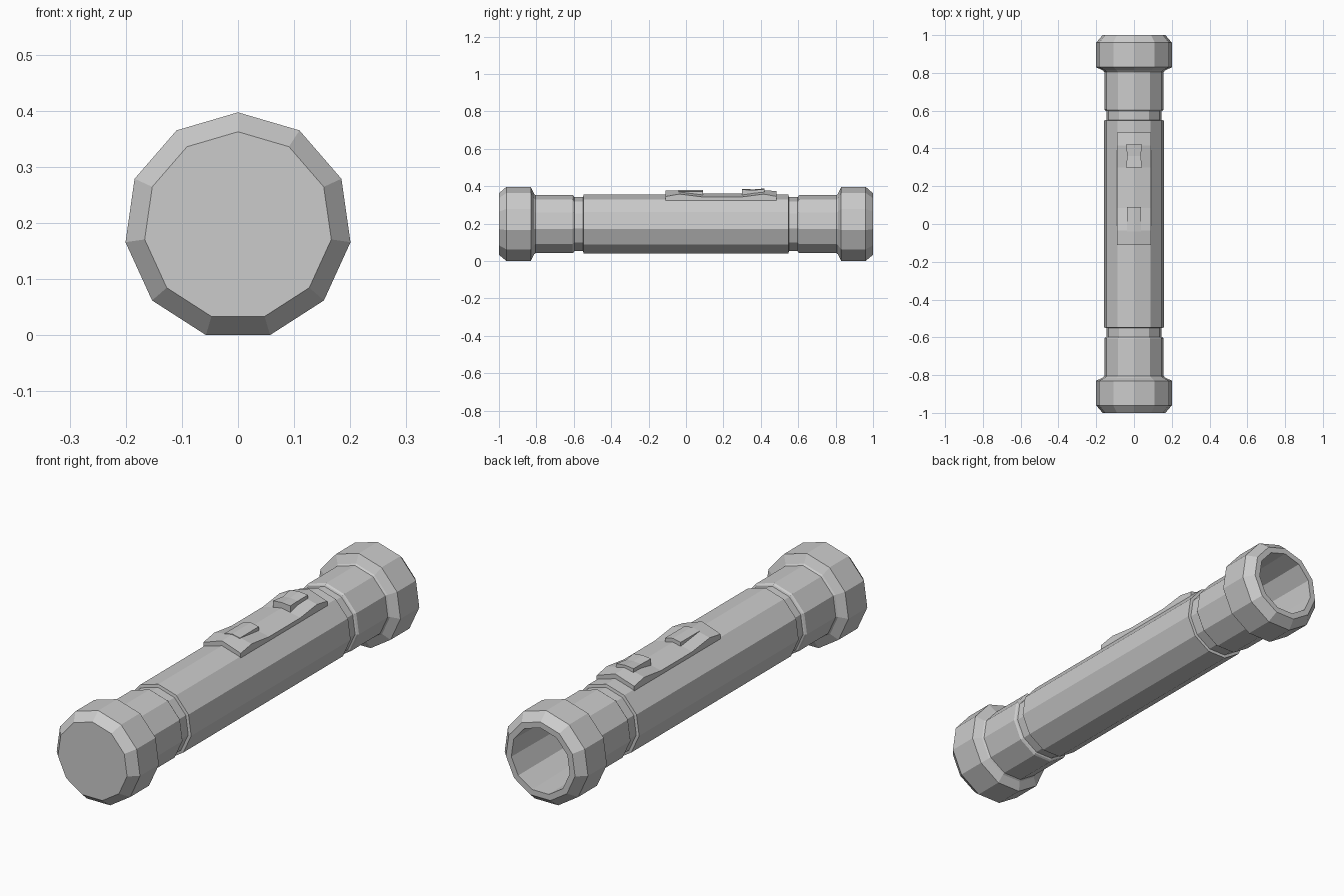
import bpy, bmesh, math

if "Cube" in bpy.data.objects:
    bpy.data.objects.remove(bpy.data.objects["Cube"])

SIDES = 11
AXIS_Z = 0.1944


def loft(name, rings):
    """Skin a list of equal-length point rings and cap both ends."""
    bm = bmesh.new()
    vs = [[bm.verts.new(p) for p in ring] for ring in rings]
    n = len(rings[0])
    for a, b in zip(vs, vs[1:]):
        for i in range(n):
            j = (i + 1) % n
            bm.faces.new((a[i], a[j], b[j], b[i]))
    bm.faces.new(vs[0][::-1])
    bm.faces.new(vs[-1])
    bmesh.ops.recalc_face_normals(bm, faces=bm.faces)
    me = bpy.data.meshes.new(name)
    bm.to_mesh(me)
    bm.free()
    ob = bpy.data.objects.new(name, me)
    bpy.context.collection.objects.link(ob)
    return ob


def ring(y, r):
    """Eleven-sided ring around the long axis, one corner pointing up."""
    angs = [math.pi / 2 + 2 * math.pi * i / SIDES for i in range(SIDES)]
    return [(r * math.cos(a), y, AXIS_Z + r * math.sin(a)) for a in angs]


def ridge(y, w, top, edge, low):
    """Roof-shaped cross-section that follows the barrel's top corner."""
    return [(-w, y, low), (0, y, low + 0.015), (w, y, low),
            (w, y, edge), (0, y, top), (-w, y, edge)]


# Barrel: end caps, necks, grooves, grip and the hollow lamp end
HEAD = [(1.0, 0.168), (0.96, 0.2026), (0.83, 0.2026), (0.812, 0.165),
        (0.805, 0.159), (0.607, 0.159), (0.6, 0.154), (0.597, 0.147),
        (0.55, 0.147), (0.548, 0.16)]
profile = [(-y, r) for y, r in HEAD] + HEAD[::-1]
profile += [(1.0, 0.142), (0.62, 0.135)]
loft("flashlight_barrel", [ring(y, r) for y, r in profile])

# Switch plate, thicker at both ends
PLATE = [(-0.11, 0.376, 0.345), (-0.035, 0.377, 0.358), (0.085, 0.362, 0.343),
         (0.30, 0.362, 0.343), (0.415, 0.377, 0.358), (0.485, 0.375, 0.345)]
loft("switch_plate", [ridge(y, 0.09, t, e, 0.322) for y, t, e in PLATE])

# Fixed tab running level off the rear end of the plate
loft("switch_tab", [ridge(y, 0.037, 0.379, 0.371, 0.34) for y in (-0.04, 0.09)])

# Wedge-shaped push button
loft("push_button", [ridge(0.30, 0.042, 0.386, 0.382, 0.34),
                     ridge(0.36, 0.036, 0.383, 0.379, 0.34),
                     ridge(0.42, 0.042, 0.388, 0.384, 0.34)])
